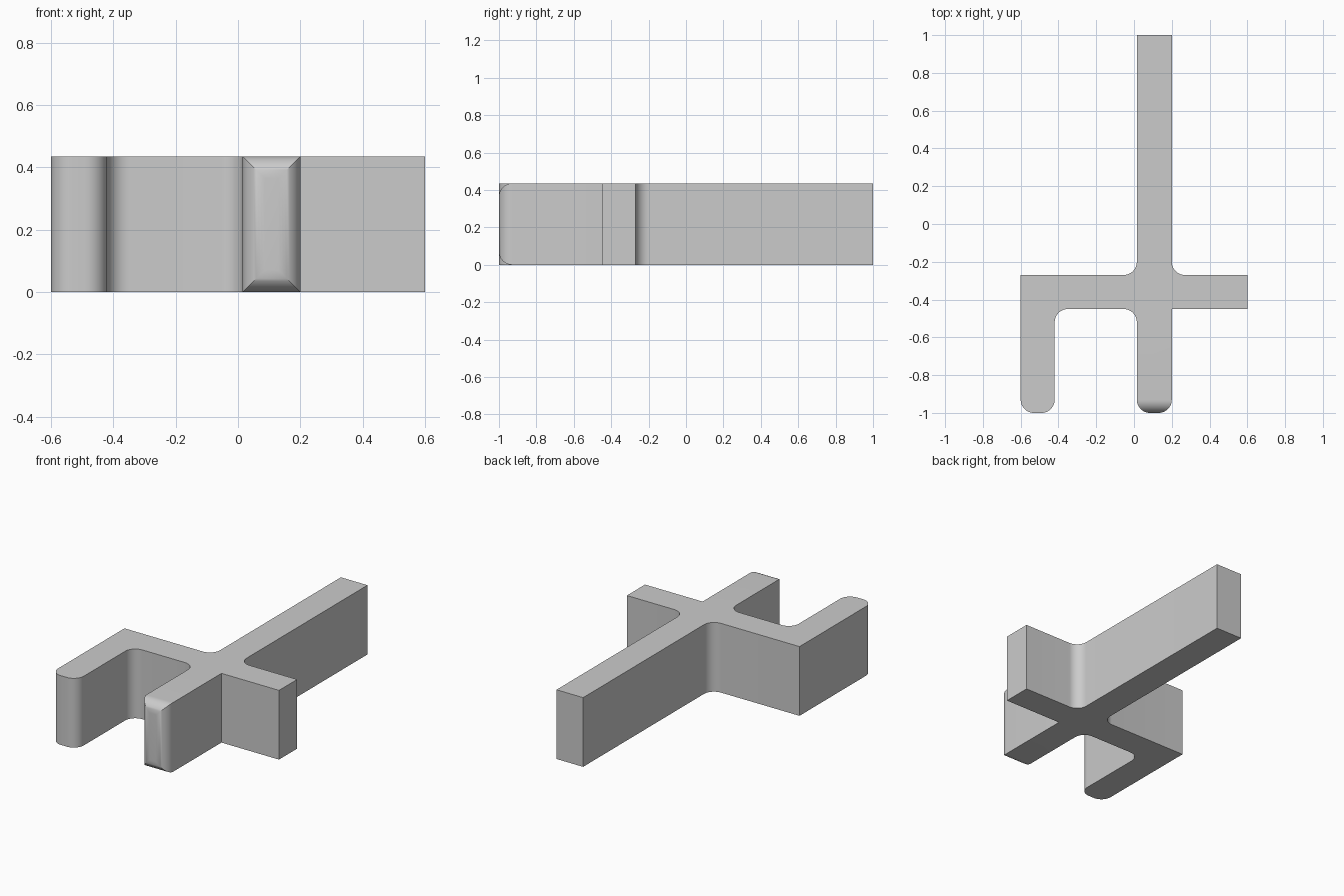
import bpy, bmesh, math
from mathutils import Vector

cube = bpy.data.objects.get("Cube")
if cube:
    bpy.data.objects.remove(cube, do_unlink=True)

HEIGHT, R, STEPS = 0.435, 0.07, 12

grey = bpy.data.materials.new("plain grey")
grey.use_nodes = True
grey.diffuse_color = (0.6, 0.6, 0.6, 1)
grey.node_tree.nodes["Principled BSDF"].inputs["Base Color"].default_value = (0.6, 0.6, 0.6, 1)


def fillet(corners):
    """Round the right-angled corners flagged True with arcs of radius R."""
    pts = []
    for i, (x, y, is_round) in enumerate(corners):
        p = Vector((x, y))
        if not is_round:
            pts.append(p)
            continue
        u = (Vector(corners[i - 1][:2]) - p).normalized() * R
        v = (Vector(corners[(i + 1) % len(corners)][:2]) - p).normalized() * R
        for k in range(STEPS + 1):
            a = math.pi / 2 * k / STEPS
            pts.append(p + u * (1 - math.sin(a)) + v * (1 - math.cos(a)))
    return pts


def prism(name, points, offset):
    """Extrude a closed outline of 3D points along offset."""
    bm = bmesh.new()
    face = bm.faces.new([bm.verts.new(p) for p in points])
    ext = bmesh.ops.extrude_face_region(bm, geom=[face])["geom"]
    bmesh.ops.translate(bm, vec=offset, verts=[g for g in ext if isinstance(g, bmesh.types.BMVert)])
    bmesh.ops.recalc_face_normals(bm, faces=bm.faces)
    mesh = bpy.data.meshes.new(name)
    bm.to_mesh(mesh)
    bm.free()
    mesh.materials.append(grey)
    obj = bpy.data.objects.new(name, mesh)
    bpy.context.collection.objects.link(obj)
    return obj


# Plan outline: long back arm, cross bar, hooked front arm and short front arm
outline = [
    (-0.6, -1, True), (-0.42, -1, True), (-0.42, -0.45, True),
    (0.015, -0.45, True), (0.015, -1, True), (0.2, -1, True),
    (0.2, -0.45, False), (0.6, -0.45, False), (0.6, -0.27, False),
    (0.2, -0.27, True), (0.2, 1, False), (0.015, 1, False),
    (0.015, -0.27, True), (-0.6, -0.27, False),
]
body = prism("branched_bracket", [(p.x, p.y, 0) for p in fillet(outline)], (0, 0, HEIGHT))

# Round the top and bottom edges of the centre arm's front tip
for name, edge, side in (("tip_cutter_top", HEIGHT, 1), ("tip_cutter_bottom", 0, -1)):
    profile = [(-1 + R, edge + side * 0.05), (-1.05, edge + side * 0.05), (-1.05, edge - side * R)]
    for k in range(STEPS + 1):
        a = math.pi / 2 * k / STEPS
        profile.append((-1 + R - R * math.cos(a), edge - side * R * (1 - math.sin(a))))
    cutter = prism(name, [(-0.05, y, z) for y, z in profile], (0.32, 0, 0))
    cutter.hide_render = True
    cutter.hide_set(True)
    mod = body.modifiers.new(name, 'BOOLEAN')
    mod.operation = 'DIFFERENCE'
    mod.solver = 'EXACT'
    mod.object = cutter

# Apply the cuts and remove the cutters
bpy.context.view_layer.update()
cut_mesh = bpy.data.meshes.new_from_object(body.evaluated_get(bpy.context.evaluated_depsgraph_get()))
cutters = [m.object for m in body.modifiers]
body.modifiers.clear()
body.data = cut_mesh
for c in cutters:
    bpy.data.objects.remove(c, do_unlink=True)

# Smooth the rounded corners, keep the real edges sharp
bpy.ops.object.select_all(action='DESELECT')
body.select_set(True)
bpy.context.view_layer.objects.active = body
bpy.ops.object.shade_smooth_by_angle(angle=math.radians(30))
